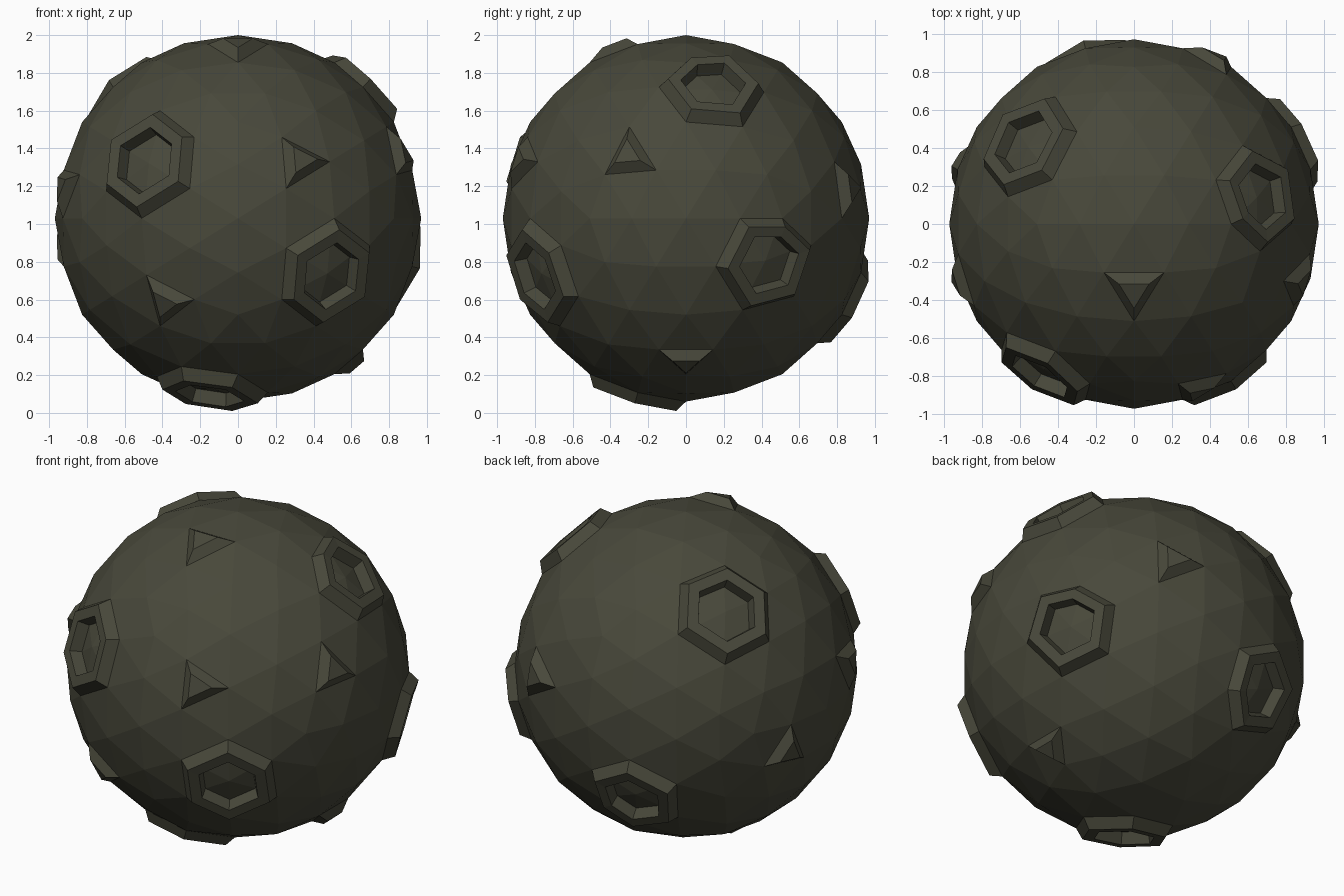
import bpy, bmesh, math
from mathutils import Vector, Matrix

RADIUS = 0.97
CENTRE = Vector((0, 0, 1.03))

cube = bpy.data.objects.get("Cube")
if cube:
    bpy.data.objects.remove(cube, do_unlink=True)

# Where the craters and the triangular studs sit, as directions from the middle
CRATERS = [(-.5, -.81, .31), (.5, -.81, -.31), (.69, .16, .7), (.86, .43, -.26),
           (-.59, .43, .69), (-.16, -.26, -.95), (-.26, .86, -.43)]
STUDS = [(.34, -.88, .31), (-.4, -.82, -.44), (.88, -.3, .34), (.65, 0, -.77),
         (0, -.35, .93), (.43, .87, .16), (-.93, .29, -.17), (-.93, -.29, .17)]


def raise_patch(bm, faces, axis, scale, lift):
    """Replace a patch by a copy, scaled about its axis and lifted, with side walls."""
    inside = set(faces)
    verts = {v for f in faces for v in f.verts}
    rim = {l.vert for f in faces for l in f.loops
           if sum(g in inside for g in l.edge.link_faces) == 1}
    rim |= {l.link_loop_next.vert for f in faces for l in f.loops
            if sum(g in inside for g in l.edge.link_faces) == 1}
    mid = sum((v.co for v in rim), Vector()) / len(rim)
    copy = {v: bm.verts.new(mid + (v.co - mid) * scale + axis * lift) for v in verts}
    border = [(l.vert, l.link_loop_next.vert) for f in faces for l in f.loops
              if sum(g in inside for g in l.edge.link_faces) == 1]
    tops = [[copy[v] for v in f.verts] for f in faces]
    bmesh.ops.delete(bm, geom=list(faces), context='FACES')
    for a, b in border:
        bm.faces.new((a, b, copy[b], copy[a]))
    return [bm.faces.new(t) for t in tops]


# Faceted ball, turned so that an edge of its coarse form lies on top
bm = bmesh.new()
bmesh.ops.create_icosphere(bm, subdivisions=3, radius=RADIUS)
turn = Matrix.Rotation(-math.atan(2) / 2, 3, 'Y')
bmesh.ops.rotate(bm, verts=bm.verts, cent=(0, 0, 0), matrix=turn)

crater_spots = []
for d in CRATERS:
    v = max((v for v in bm.verts if len(v.link_faces) == 6),
            key=lambda v: v.co.dot(Vector(d)))
    crater_spots.append((list(v.link_faces), v.co.normalized()))
stud_spots = []
for d in STUDS:
    f = max(bm.faces, key=lambda f: f.calc_center_median().normalized().dot(Vector(d).normalized()))
    stud_spots.append(([f], f.calc_center_median().normalized()))

# Six-sided craters: outer wall, flat rim, then the pit
for faces, axis in crater_spots:
    for scale, lift in ((.86, .066), (.72, 0), (.9, -.07)):
        faces = raise_patch(bm, faces, axis, scale, lift)

# Blunt triangular studs
for faces, axis in stud_spots:
    raise_patch(bm, faces, axis, .5, .05)

bmesh.ops.translate(bm, verts=bm.verts, vec=CENTRE)
bmesh.ops.recalc_face_normals(bm, faces=bm.faces)
mesh = bpy.data.meshes.new("cratered_ball")
bm.to_mesh(mesh)
bm.free()

# Dark olive stone
stone = bpy.data.materials.new("dark_olive_stone")
stone.use_nodes = True
colour = (.065, .065, .043, 1)
stone.diffuse_color = colour
stone.node_tree.nodes["Principled BSDF"].inputs["Base Color"].default_value = colour
mesh.materials.append(stone)

ball = bpy.data.objects.new("cratered_ball", mesh)
bpy.context.collection.objects.link(ball)
